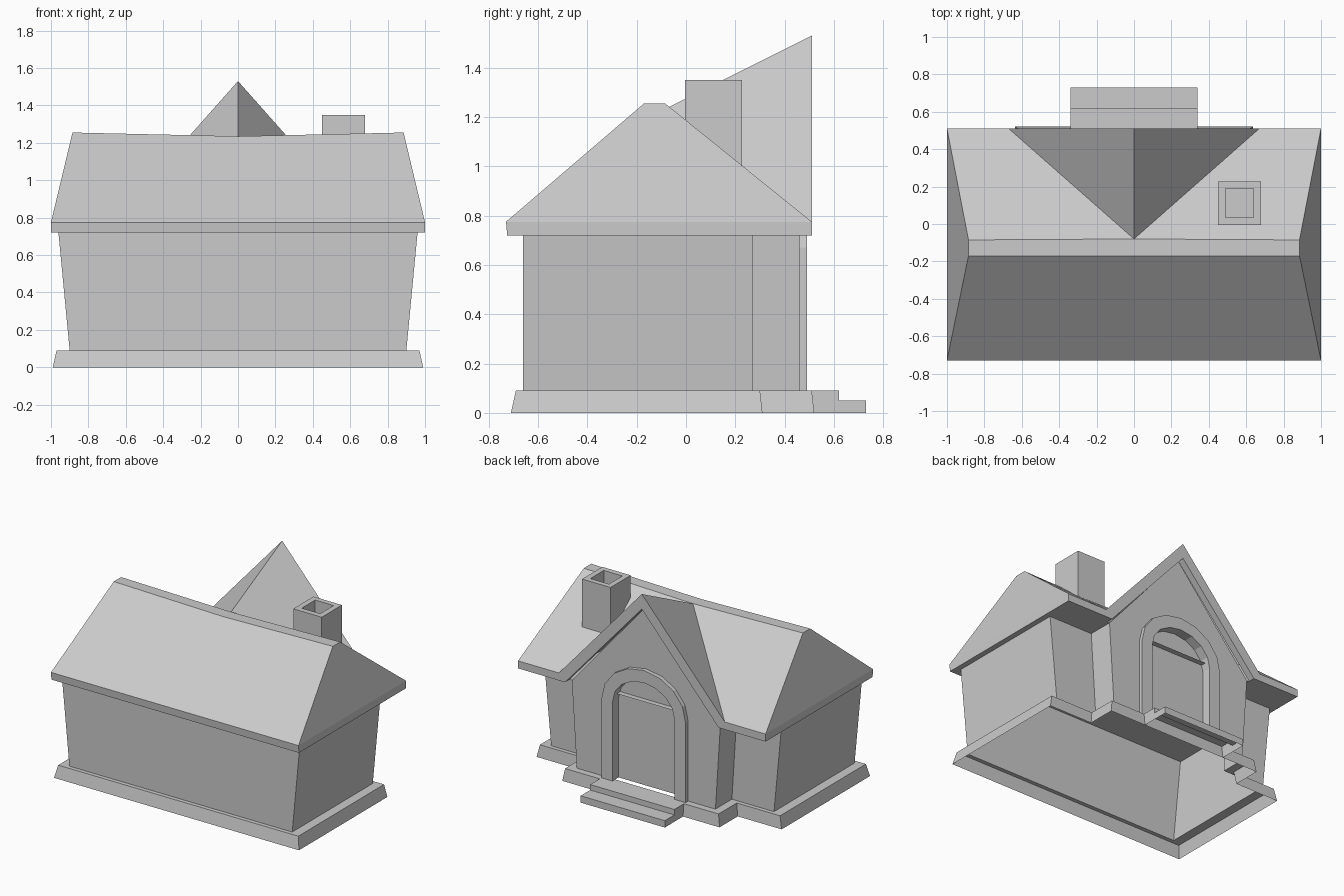
import bpy, bmesh, math

if "Cube" in bpy.data.objects:
    bpy.data.objects.remove(bpy.data.objects["Cube"])


def build(name, faces, mirror=False):
    """Make an object from faces given as corner points; optionally mirror across x."""
    if mirror:
        faces = faces + [[(-x, y, z) for x, y, z in reversed(f)] for f in faces]
    bm = bmesh.new()
    for f in faces:
        bm.faces.new([bm.verts.new(p) for p in f])
    bmesh.ops.remove_doubles(bm, verts=bm.verts, dist=0.0005)
    bmesh.ops.recalc_face_normals(bm, faces=bm.faces)
    me = bpy.data.meshes.new(name)
    bm.to_mesh(me)
    bm.free()
    ob = bpy.data.objects.new(name, me)
    bpy.context.collection.objects.link(ob)
    return ob


def bridge(a, b, closed=True):
    n = len(a)
    return [[a[i], a[(i + 1) % n], b[(i + 1) % n], b[i]]
            for i in range(n if closed else n - 1)]


# T-shaped plan: main block plus rear porch, from porch corner round to porch corner
def plan(w, front, back, p, porch, z):
    half = [(p, porch, z), (p, back, z), (w, back, z), (w, front, z)]
    return half + [(-x, y, z) for x, y, z in reversed(half)]


def arch(hw, spring, rise, y, n=8):
    pts = [(hw, y, 0.09)]
    for i in range(n + 1):
        a = math.pi * i / n
        pts.append((hw * math.cos(a), y, spring + rise * math.sin(a)))
    return pts + [(-hw, y, 0.09)]


# plinth, open underneath
base_low = plan(0.99, -0.71, 0.31, 0.635, 0.52, 0)
base_top = plan(0.97, -0.69, 0.30, 0.62, 0.51, 0.09)
wall_low = plan(0.90, -0.66, 0.27, 0.56, 0.46, 0.09)
wall_top = plan(0.96, -0.66, 0.27, 0.60, 0.46, 0.72)
build("plinth", bridge(base_low, base_top) + bridge(base_top, wall_low))

# walls and porch gable with arched opening
gable = [wall_low[0], wall_top[0], (0, 0.46, 1.42), wall_top[-1], wall_low[-1]]
opening = arch(0.25, 0.67, 0.205, 0.46)
build("walls", bridge(wall_low, wall_top, False) + [gable + opening[::-1]])

# raised door surround and recessed door
outer, outer_back = (arch(0.34, 0.67, 0.295, y) for y in (0.49, 0.46))
inner, inner_back = (arch(0.25, 0.67, 0.205, y) for y in (0.49, 0.42))
build("door_surround", bridge(outer_back, outer, False) + bridge(outer, inner, False)
      + bridge(inner, inner_back, False))
build("door", [inner_back])

# two steps, open underneath
profile = [(0.51, 0.09), (0.62, 0.09), (0.62, 0.05), (0.73, 0.05), (0.73, 0)]
right = [(0.34, y, z) for y, z in profile]
left = [(-0.34, y, z) for y, z in profile]
build("steps", bridge(right, left, False)
      + [s + [(s[0][0], 0.52, 0)] for s in (right, left)])

# roof half: eave, sagging ridge, valley and porch gable
e_fl, e_f, e_b, e_bl = (1, -0.725, 0.72), (1, -0.73, 0.775), (1, 0.51, 0.775), (1, 0.51, 0.72)
r_f, r_b = (0.885, -0.17, 1.255), (0.885, -0.085, 1.255)
m_fl, m_f = (0, -0.725, 0.72), (0, -0.73, 0.775)
s_f, s_b = (0, -0.17, 1.235), (0, -0.08, 1.235)
v_out, v_in, v_wall = (0.67, 0.51, 0.775), (0.62, 0.51, 0.72), (0.62, 0.46, 0.72)
peak, peak_in, peak_wall = (0, 0.51, 1.53), (0, 0.51, 1.42), (0, 0.46, 1.42)
build("roof", [
    [m_f, e_f, r_f, s_f],                # front slope
    [s_f, r_f, r_b, s_b],                # flat ridge
    [r_b, e_b, v_out, s_b],              # back slope
    [e_f, e_b, r_b, r_f],                # end slope
    [v_out, peak, s_b],                  # porch slope
    [m_fl, e_fl, e_f, m_f],              # fascias
    [e_fl, e_bl, e_b, e_f],
    [e_bl, v_in, v_out, e_b],
    [v_in, peak_in, peak, v_out],
    [v_in, v_wall, peak_wall, peak_in],  # porch soffit
    [m_fl, (0, 0.46, 0.72), v_wall, v_in, e_bl, e_fl],
], mirror=True)


# chimney with hollow top and a foot that follows the roof
def ring(x0, x1, y0, y1, za, zb):
    return [(x0, y0, za), (x1, y0, za), (x1, y1, zb), (x0, y1, zb)]


foot = ring(0.45, 0.68, -0.005, 0.228, 1.19, 1.0)
rim = ring(0.45, 0.68, -0.005, 0.228, 1.35, 1.35)
lip = ring(0.49, 0.64, 0.035, 0.19, 1.35, 1.35)
flue = ring(0.49, 0.64, 0.035, 0.19, 1.26, 1.26)
build("chimney", bridge(foot, rim) + bridge(rim, lip) + bridge(lip, flue) + [flue])
